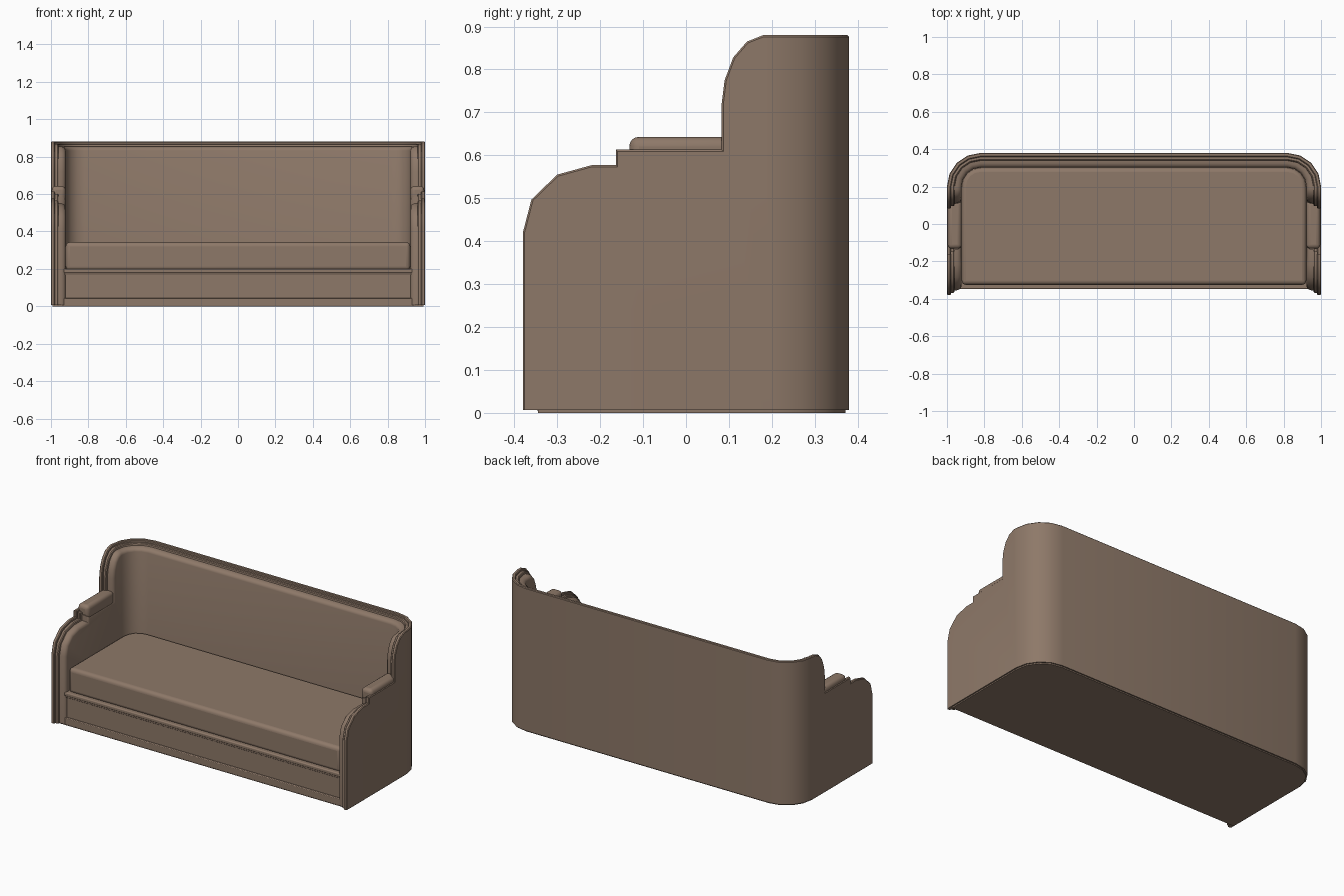
import bpy, bmesh, math
from mathutils import Vector

if "Cube" in bpy.data.objects:
    bpy.data.objects.remove(bpy.data.objects["Cube"])

mat = bpy.data.materials.new("brown")
mat.diffuse_color = (0.27, 0.19, 0.14, 1)
mat.use_nodes = True
mat.node_tree.nodes["Principled BSDF"].inputs["Base Color"].default_value = mat.diffuse_color


def finish(name, bm, mirror=False, bevel=0, segs=3):
    bmesh.ops.recalc_face_normals(bm, faces=bm.faces)
    me = bpy.data.meshes.new(name)
    bm.to_mesh(me)
    bm.free()
    ob = bpy.data.objects.new(name, me)
    bpy.context.collection.objects.link(ob)
    me.materials.append(mat)
    if bevel:
        b = ob.modifiers.new("bevel", 'BEVEL')
        b.width, b.segments, b.limit_method = bevel, segs, 'ANGLE'
        b.angle_limit = math.radians(50)
    if mirror:
        ob.modifiers.new("mirror", 'MIRROR')
    bpy.ops.object.select_all(action='DESELECT')
    ob.select_set(True)
    bpy.context.view_layer.objects.active = ob
    bpy.ops.object.shade_smooth_by_angle(angle=math.radians(35))
    return ob


def corner(d, n=4):
    """Plan of the rounded back corner, moved inward by d."""
    r = 0.18 - d
    return [(0.82 + r * math.cos(k * math.pi / 2 / n),
             0.2 + r * math.sin(k * math.pi / 2 / n)) for k in range(n + 1)]


def inset(pts, i):
    """Mitred offset of an open side profile toward its solid side."""
    pts = [Vector(p) for p in pts]
    out = []
    for k, p in enumerate(pts):
        a = (p - pts[k - 1]).normalized() if k else None
        b = (pts[k + 1] - p).normalized() if k < len(pts) - 1 else None
        a, b = a or b, b or a
        na, nb = Vector((a.y, -a.x)), Vector((b.y, -b.x))
        out.append(p + (na + nb) * (i / (1 + na.dot(nb))))
    return out


# Wall: stepped moulding swept along arm, wing and back rim
Z0 = 0.007
rim = [(-0.38, Z0), (-0.38, 0.42), (-0.36, 0.497), (-0.30, 0.555), (-0.22, 0.577),
       (-0.163, 0.577), (-0.163, 0.613), (0.083, 0.613), (0.083, 0.72), (0.09, 0.775),
       (0.11, 0.828), (0.142, 0.865), (0.18, 0.88), (0.2, 0.88)]
section = [(0, 0.004), (0.004, 0), (0.017, 0), (0.021, 0.004), (0.022, 0.012),
           (0.034, 0.012), (0.039, 0.016), (0.041, 0.025), (0.056, 0.026),
           (0.068, 0.031), (0.075, 0.038), (0.078, 0.047)]
bm = bmesh.new()
rows = []
for d, i in section:
    row = [bm.verts.new((1 - d, p.x, p.y)) for p in inset(rim, i)]
    row += [bm.verts.new((x, y, 0.88 - i)) for x, y in corner(d)[1:] + [(0, 0.38 - d)]]
    rows.append(row)
for ra, rb in zip(rows, rows[1:]):
    for k in range(len(ra) - 1):
        bm.faces.new((ra[k], ra[k + 1], rb[k + 1], rb[k]))
n = len(rim)
feet = []
for row in (rows[0], rows[-1]):
    foot = [bm.verts.new((v.co.x, v.co.y, Z0)) for v in row[n - 1:]]
    bm.faces.new(row[:n] + [foot[0]])
    for k in range(len(foot) - 1):
        bm.faces.new((row[n - 1 + k], row[n + k], foot[k + 1], foot[k]))
    feet.append(foot)
bm.faces.new([r[0] for r in rows] + feet[1] + feet[0][::-1])
finish("arms_and_back", bm, mirror=True)


def prism(name, d, front, z0, z1, bevel=0, segs=3, top_only=False):
    half = [(1 - d, front)] + corner(d)
    plan = half + [(-x, y) for x, y in reversed(half)]
    bm = bmesh.new()
    f = bm.faces.new([bm.verts.new((x, y, z0)) for x, y in plan])
    new = bmesh.ops.extrude_face_region(bm, geom=[f])["geom"]
    for v in new:
        if isinstance(v, bmesh.types.BMVert):
            v.co.z = z1
    if not any(len(g.verts) == len(plan) and g.calc_center_median().z < z0 + 1e-5
               for g in bm.faces):
        bm.faces.new([v for v in bm.verts if abs(v.co.z - z0) < 1e-6])
    finish(name, bm, bevel=bevel, segs=segs)


def box(name, lo, hi, mirror=False, bevel=0, segs=3):
    bm = bmesh.new()
    bmesh.ops.create_cube(bm, size=1)
    for v in bm.verts:
        v.co = [(l + h) / 2 + c * (h - l) for l, h, c in zip(lo, hi, v.co)]
    finish(name, bm, mirror, bevel, segs)


# Base, floor plate and seat cushion share the rounded plan
prism("floor_plate", 0.008, -0.345, 0, 0.01)
prism("base", 0.05, -0.335, 0.005, 0.195)
prism("seat", 0.079, -0.325, 0.19, 0.343, 0.022, 4)

# Front rails
box("plinth_rail", (-0.957, -0.346, 0.002), (0.957, -0.30, 0.045), bevel=0.004, segs=2)
box("top_rail", (-0.957, -0.348, 0.178), (0.957, -0.30, 0.2), bevel=0.006)
box("rail_bead", (-0.957, -0.341, 0.166), (0.957, -0.30, 0.18), bevel=0.004, segs=2)

# Arm pads
box("arm_pad", (0.922, -0.132, 0.56), (0.996, 0.125, 0.643), mirror=True, bevel=0.022, segs=4)
